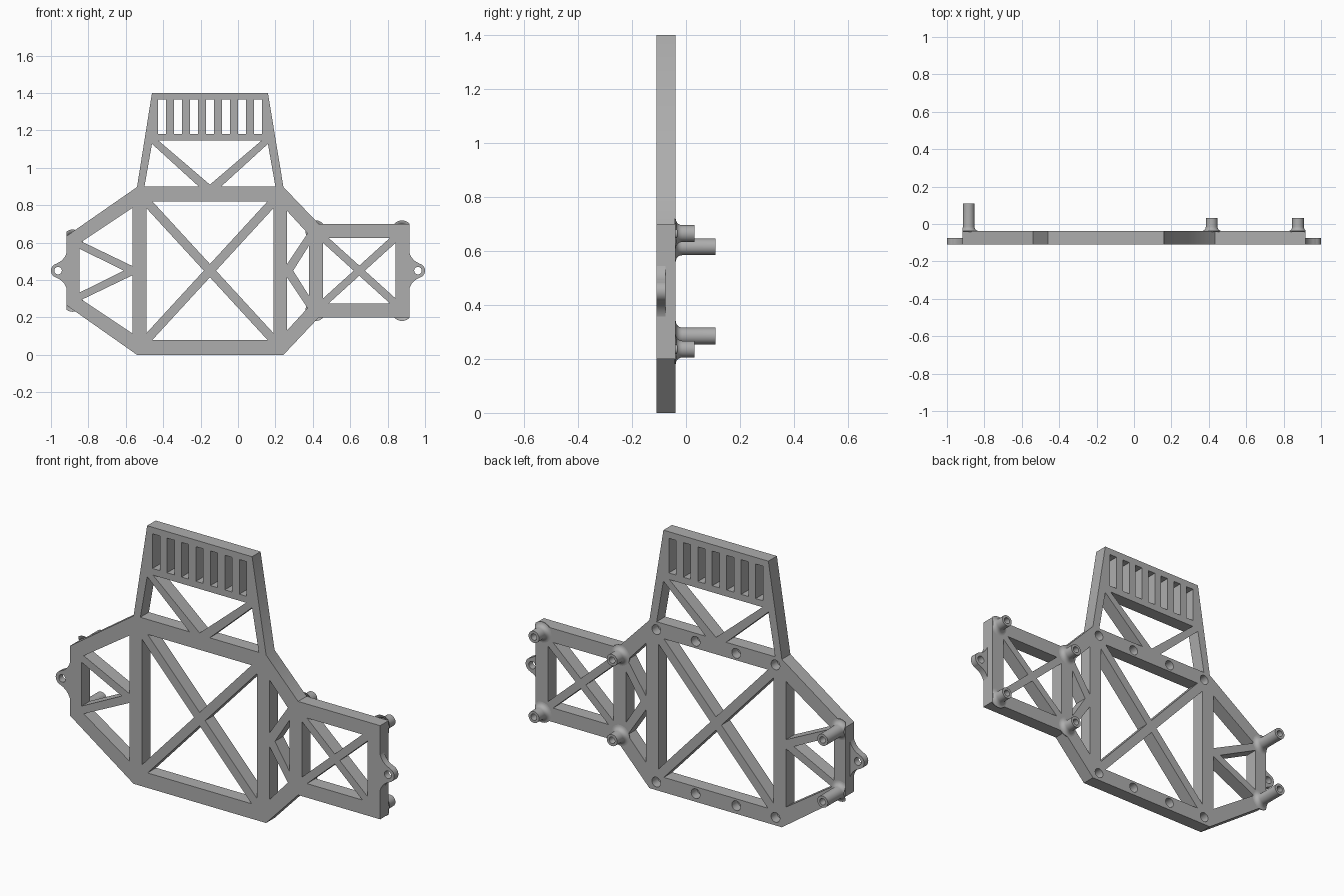
import bpy, bmesh, math
from mathutils import Matrix, Vector

cube = bpy.data.objects.get("Cube")
if cube:
    bpy.data.objects.remove(cube, do_unlink=True)

GREY = (0.42, 0.42, 0.42, 1)
grey = bpy.data.materials.new("grey plastic")
grey.use_nodes = True
grey.diffuse_color = GREY
grey.node_tree.nodes["Principled BSDF"].inputs["Base Color"].default_value = GREY

FRONT, BACK, EAR_BACK = -0.11, -0.038, -0.075
MID_X, MID_Z = -0.15, 0.45


def finish(obj):
    obj.data.materials.clear()
    obj.data.materials.append(grey)
    bpy.ops.object.select_all(action='DESELECT')
    obj.select_set(True)
    bpy.context.view_layer.objects.active = obj
    bpy.ops.object.shade_smooth_by_angle(angle=math.radians(35))


def new_object(name, bm):
    mesh = bpy.data.meshes.new(name)
    bm.to_mesh(mesh)
    bm.free()
    obj = bpy.data.objects.new(name, mesh)
    bpy.context.collection.objects.link(obj)
    return obj


def panel(name, loops, y0, y1):
    """Upright plate from an outline and its window loops, given in x and z."""
    curve = bpy.data.curves.new(name, 'CURVE')
    curve.dimensions = '2D'
    curve.fill_mode = 'BOTH'
    curve.extrude = (y1 - y0) / 2
    for loop in loops:
        spline = curve.splines.new('POLY')
        spline.points.add(len(loop) - 1)
        for p, (x, z) in zip(spline.points, loop):
            p.co = (x, z, 0, 1)
        spline.use_cyclic_u = True
    temp = bpy.data.objects.new(name, curve)
    bpy.context.collection.objects.link(temp)
    bpy.context.view_layer.update()
    bm = bmesh.new()
    bm.from_mesh(temp.to_mesh())
    temp.to_mesh_clear()
    bpy.data.objects.remove(temp)
    bmesh.ops.remove_doubles(bm, verts=bm.verts, dist=0.0001)
    bm.transform(Matrix.Translation((0, (y0 + y1) / 2, 0)) @ Matrix.Rotation(math.pi / 2, 4, 'X'))
    bmesh.ops.recalc_face_normals(bm, faces=bm.faces)
    return new_object(name, bm)


def flip_x(loop):
    return [(2 * MID_X - x, z) for x, z in loop]


def flip_z(loop):
    return [(x, 2 * MID_Z - z) for x, z in loop]


def cross_braced(x0, x1, z0, z1, half):
    """Four triangles left open by an X brace in a rectangle."""
    w, h = x1 - x0, z1 - z0
    cx, cz = (x0 + x1) / 2, (z0 + z1) / 2
    a = half * math.hypot(w, h) / h
    b = a * h / w
    return [[(x0 + a, z1), (x1 - a, z1), (cx, cz + b)],
            [(x0 + a, z0), (x1 - a, z0), (cx, cz - b)],
            [(x0, z0 + b), (x0, z1 - b), (cx - a, cz)],
            [(x1, z0 + b), (x1, z1 - b), (cx + a, cz)]]


def arc(cx, cz, r, start, end, n):
    angles = [math.radians(start + (end - start) * i / n) for i in range(n + 1)]
    return [(cx + r * math.cos(t), cz + r * math.sin(t)) for t in angles]


# Frame outline
outline = [(-0.46, 1.4), (0.16, 1.4), (0.243, 0.897), (0.432, 0.7), (0.917, 0.7),
           (0.917, 0.2), (0.432, 0.2), (0.243, 0), (-0.54, 0), (-0.917, 0.265),
           (-0.917, 0.635), (-0.54, 0.897)]

# Windows: vents, upper truss, cross braces, side trusses
windows = []
for i in range(7):
    x = -0.428 + i * 0.0855
    windows.append([(x, 1.18), (x + 0.043, 1.18), (x + 0.043, 1.365), (x, 1.365)])
side = [(-0.46, 1.128), (-0.5, 0.9), (-0.21, 0.9)]
windows += [side, flip_x(side), [(-0.425, 1.145), (0.125, 1.145), (MID_X, 0.91)]]
windows += cross_braced(-0.49, 0.19, 0.08, 0.82, 0.024)
windows += cross_braced(0.455, 0.842, 0.275, 0.625, 0.02)
for tri in ([(-0.565, 0.785), (-0.835, 0.605), (-0.565, 0.475)],
            [(0.262, 0.77), (0.372, 0.65), (0.262, 0.485)]):
    windows += [tri, flip_z(tri)]
windows += [[(-0.847, 0.567), (-0.847, 0.333), (-0.61, MID_Z)],
            [(0.38, 0.585), (0.38, 0.315), (0.295, MID_Z)]]

frame = panel("frame", [outline] + windows, FRONT, BACK)

# Blind screw sockets in the back of the frame
bm = bmesh.new()
for z in (0.043, 0.857):
    for dx in (-0.352, -0.12, 0.12, 0.352):
        place = Matrix.Translation((MID_X + dx, BACK, z)) @ Matrix.Rotation(math.pi / 2, 4, 'X')
        bmesh.ops.create_cone(bm, cap_ends=True, segments=24, radius1=0.026,
                              radius2=0.026, depth=0.1, matrix=place)
cutter = new_object("socket_cutter", bm)
cutter.hide_render = True
cut = frame.modifiers.new("sockets", 'BOOLEAN')
cut.operation = 'DIFFERENCE'
cut.solver = 'EXACT'
cut.object = cutter
bpy.context.view_layer.objects.active = frame
bpy.ops.object.modifier_apply(modifier=cut.name)
bpy.data.objects.remove(cutter)
finish(frame)

# Mounting ears with concave shoulders
for name, s in (("left_ear", 1), ("right_ear", -1)):
    shoulder = arc(1.0, 0.57, 0.087, 180, 250, 8)
    tip = arc(0.962, MID_Z, 0.038, 75, 0, 8)
    half = [(0.9, 0.57)] + shoulder + tip
    loop = half + flip_z(half[:-1])[::-1]
    hole = arc(0.962, MID_Z, 0.02, 0, 345, 23)
    finish(panel(name, [[(s * x, z) for x, z in l] for l in (loop, hole)], FRONT, EAR_BACK))


def standoff(name, x, z, top):
    """Hollow post with a flared foot, turned about the y axis."""
    foot = [(0.055 - 0.024 * math.sin(t), BACK + 0.024 * (1 - math.cos(t)))
            for t in [math.pi / 2 * i / 6 for i in range(7)]]
    profile = [(0.055, BACK - 0.004)] + foot + [(0.031, top), (0.017, top),
                                                (0.017, BACK), (0, BACK)]
    bm = bmesh.new()
    verts = [bm.verts.new((r, y, 0)) for r, y in profile]
    edges = [bm.edges.new(pair) for pair in zip(verts, verts[1:])]
    bmesh.ops.spin(bm, geom=verts + edges, cent=(0, 0, 0), axis=(0, 1, 0),
                   angle=2 * math.pi, steps=28)
    bmesh.ops.remove_doubles(bm, verts=bm.verts, dist=0.0001)
    bmesh.ops.recalc_face_normals(bm, faces=bm.faces)
    # Trim the foot where it would overhang the frame edge
    for n in ((1, 0, 0), (-1, 0, 0)):
        bmesh.ops.bisect_plane(bm, geom=bm.verts[:] + bm.edges[:] + bm.faces[:],
                               plane_co=Vector((n[0] * 0.917 - x, 0, 0)),
                               plane_no=n, clear_outer=True)
    obj = new_object(name, bm)
    obj.location = (x, 0, z)
    finish(obj)


# Standoffs on the back
for level, sign in (("upper", 1), ("lower", -1)):
    standoff(level + "_long_standoff", -0.884, MID_Z + sign * 0.165, 0.11)
    standoff(level + "_inner_standoff", 0.415, MID_Z + sign * 0.214, 0.032)
    standoff(level + "_outer_standoff", 0.877, MID_Z + sign * 0.214, 0.032)
